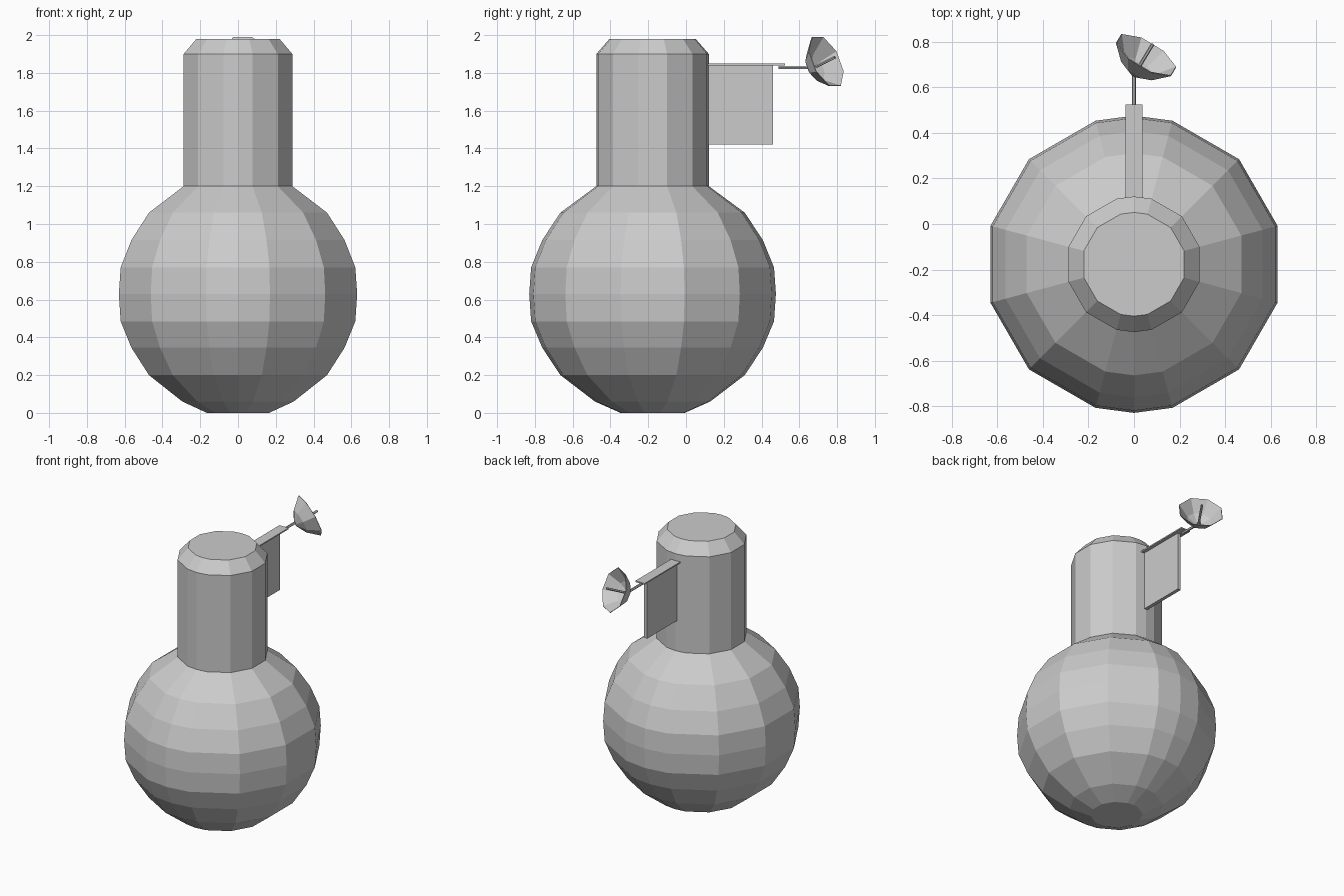
import bpy, bmesh
from math import radians, cos, sin
from mathutils import Vector, Matrix

if "Cube" in bpy.data.objects:
    bpy.data.objects.remove(bpy.data.objects["Cube"])


def lathe(name, profile, angles, matrix, cap_start=True, cap_end=True):
    """Loft rings (radius, height) around local z at the given angles."""
    bm = bmesh.new()
    rings = [[bm.verts.new((r * cos(radians(a)), r * sin(radians(a)), z)) for a in angles]
             for r, z in profile]
    n = len(angles)
    for lo, hi in zip(rings, rings[1:]):
        for i in range(n):
            j = (i + 1) % n
            bm.faces.new((lo[i], lo[j], hi[j], hi[i]))
    if cap_start:
        bm.faces.new(rings[0][::-1])
    if cap_end:
        bm.faces.new(rings[-1])
    mesh = bpy.data.meshes.new(name)
    bm.to_mesh(mesh)
    bm.free()
    mesh.transform(matrix)
    ob = bpy.data.objects.new(name, mesh)
    bpy.context.collection.objects.link(ob)
    return ob


def box(name, lo, hi):
    lo, hi = Vector(lo), Vector(hi)
    bpy.ops.mesh.primitive_cube_add(size=1, location=(lo + hi) / 2)
    ob = bpy.context.object
    ob.name = name
    ob.scale = hi - lo
    return ob


def rod(name, a, b, r):
    a, b = Vector(a), Vector(b)
    d = b - a
    m = Matrix.Translation(a) @ d.to_track_quat('Z', 'Y').to_matrix().to_4x4()
    return lathe(name, [(r, 0), (r, d.length)], [60 * i for i in range(6)], m)


# Twelve sides, with extra seam points on the front and back
body_angles = sorted([15 + 30 * i for i in range(12)] + [90, 270])
body_at = Matrix.Translation((0, -0.177, 0))

# Spherical tank
lathe("round_tank", [(0.17, 0), (0.305, 0.06), (0.488, 0.2), (0.584, 0.345), (0.643, 0.485),
                     (0.653, 0.63), (0.643, 0.77), (0.584, 0.915), (0.488, 1.06), (0.298, 1.2)],
      body_angles, body_at)

# Neck with bevelled top
lathe("neck", [(0.298, 1.2), (0.298, 1.9), (0.228, 1.98)], body_angles, body_at)

# Bracket on the back of the neck
box("bracket_plate", (-0.0125, 0.1, 1.42), (0.0125, 0.46, 1.842))
box("bracket_top", (-0.0365, 0.1, 1.84), (0.0365, 0.525, 1.849))

# Dish frame: axis tilted up and to the right
axis = Vector((0.477, 0.79, 0.385)).normalized()
side = Vector((axis.y, -axis.x, 0)).normalized()
up = axis.cross(side)
centre = Vector((0.053, 0.742, 1.86))
dish_at = Matrix.Translation(centre) @ Matrix((side, up, axis)).transposed().to_4x4()

# Dish, arm and feed
dish = lathe("dish", [(0.02, -0.11), (0.085, -0.075), (0.153, 0)],
             [22.5 + 45 * i for i in range(8)], dish_at, cap_end=False)
shell = dish.modifiers.new("shell", 'SOLIDIFY')
shell.thickness = 0.004
rod("dish_arm", (0, 0.49, 1.829), (0, 0.67, 1.829), 0.009)
rod("dish_feed", centre - axis * 0.11, centre + axis * 0.06, 0.008)
